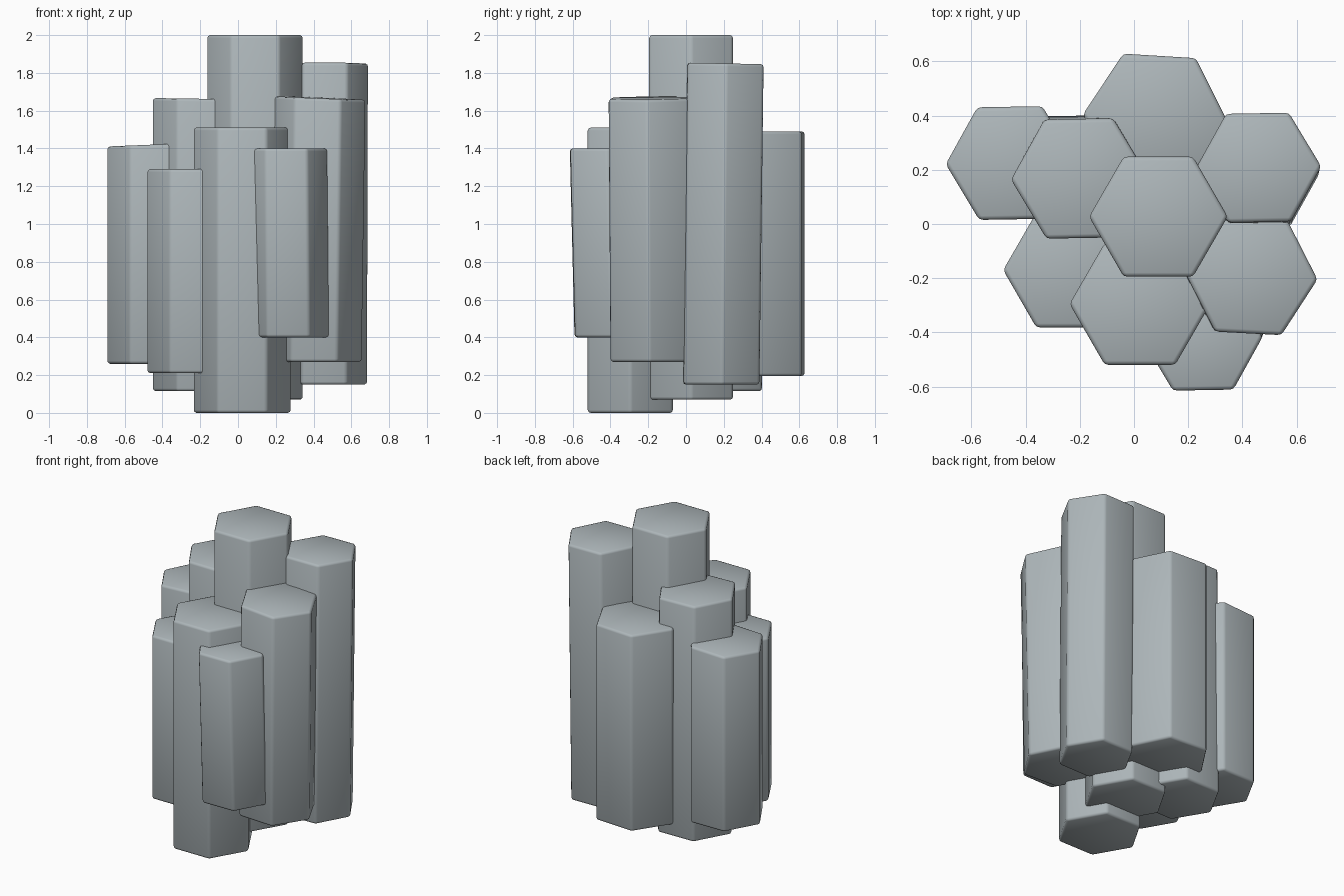
import bpy, bmesh, math
from mathutils import Matrix, Vector

if "Cube" in bpy.data.objects:
    bpy.data.objects.remove(bpy.data.objects["Cube"])

# single stone colour
stone = bpy.data.materials.new("blue_grey_stone")
stone.diffuse_color = (0.42, 0.47, 0.49, 1)
stone.use_nodes = True
stone.node_tree.nodes["Principled BSDF"].inputs["Base Color"].default_value = stone.diffuse_color


def column(name, x, y, r, z0, z1, turn=0, lean=(0, 0), slope=(0, 0)):
    """Hexagonal column; lean = top minus bottom offset, slope = tilt of the top."""
    bm = bmesh.new()
    bmesh.ops.create_cone(bm, cap_ends=True, segments=6, radius1=r, radius2=r, depth=2,
                          matrix=Matrix.Rotation(math.radians(turn + 30), 4, 'Z'))
    # make sure a corner points along x
    far = max(v.co.x for v in bm.verts)
    if far < r * 0.95:
        bmesh.ops.rotate(bm, verts=bm.verts, cent=(0, 0, 0),
                         matrix=Matrix.Rotation(math.radians(30), 3, 'Z'))
    for v in bm.verts:
        top = v.co.z > 0
        dx, dy = v.co.x, v.co.y
        s = 0.5 if top else -0.5
        v.co = Vector((x + dx + s * lean[0], y + dy + s * lean[1],
                       z1 + slope[0] * dx + slope[1] * dy if top else z0))
    # softened edges
    bmesh.ops.bevel(bm, geom=bm.edges[:], offset=0.015, offset_type='OFFSET',
                    segments=2, profile=0.5, affect='EDGES')
    bmesh.ops.recalc_face_normals(bm, faces=bm.faces)
    for f in bm.faces:
        f.smooth = True
    me = bpy.data.meshes.new(name)
    bm.to_mesh(me)
    bm.free()
    me.materials.append(stone)
    bpy.context.collection.objects.link(bpy.data.objects.new(name, me))


# the cluster of columns
column("centre_column", 0.09, 0.027, 0.256, 0.07, 2.0)
column("right_back_column", 0.457, 0.197, 0.232, 0.15, 1.85, 1, (0.005, 0.022), (0, -0.02))
column("right_front_column", 0.423, -0.187, 0.245, 0.27, 1.667, -3, (0.02, -0.01), (-0.04, 0.01))
column("front_column", 0.022, -0.295, 0.26, 0.0, 1.51)
column("small_front_column", 0.257, -0.408, 0.223, 0.40, 1.40, 1, (-0.01, -0.025))
column("left_front_column", -0.238, -0.17, 0.245, 0.21, 1.29)
column("left_centre_column", -0.2, 0.174, 0.254, 0.115, 1.663, 1, (0, -0.012), (-0.015, 0))
column("left_back_column", -0.455, 0.225, 0.24, 0.26, 1.42, 1, (0, 0), (0.04, 0))
column("back_column", 0.08, 0.388, 0.269, 0.195, 1.49, -3.5)
